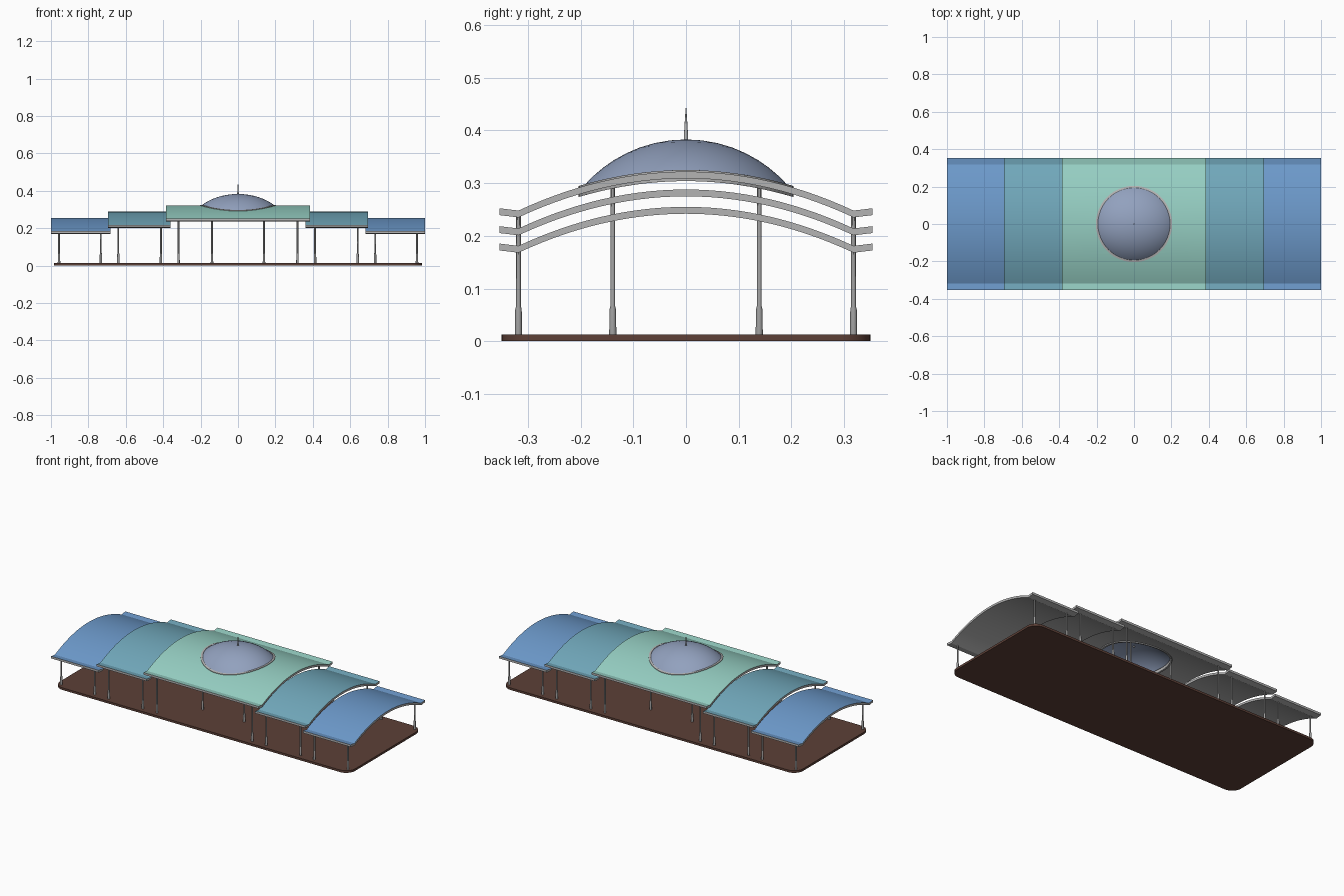
import bpy
import bmesh
from math import sin, cos, pi, sqrt, radians

if "Cube" in bpy.data.objects:
    bpy.data.objects.remove(bpy.data.objects["Cube"])


def material(name, rgb):
    linear = [(c / 255 / 12.92) if c < 11 else ((c / 255 + 0.055) / 1.055) ** 2.4 for c in rgb]
    mat = bpy.data.materials.new(name)
    mat.use_nodes = True
    mat.diffuse_color = (*linear, 1)
    mat.node_tree.nodes["Principled BSDF"].inputs["Base Color"].default_value = (*linear, 1)
    return mat


GREY = material("light grey metal", (180, 180, 180))
POST = material("column grey", (160, 160, 160))
BROWN = material("brown floor", (93, 64, 55))
GREEN = material("pale green roof", (150, 207, 195))
TEAL = material("teal blue roof", (113, 168, 187))
BLUE = material("blue roof", (108, 153, 202))
DOME = material("dome grey blue", (146, 161, 190))

KINK, EAVE, THICK, DROP = 0.318, 0.354, 0.013, 0.074
CREST_HIGH, CREST_MID, CREST_LOW = 0.322, 0.288, 0.255
DOME_TOP, DOME_R = 0.383, 0.194


def finish(name, bm, mats, angle=20):
    bmesh.ops.recalc_face_normals(bm, faces=bm.faces)
    mesh = bpy.data.meshes.new(name)
    bm.to_mesh(mesh)
    bm.free()
    for mat in mats:
        mesh.materials.append(mat)
    obj = bpy.data.objects.new(name, mesh)
    bpy.context.collection.objects.link(obj)
    smooth(obj, angle)
    return obj


def smooth(obj, angle=20):
    bpy.ops.object.select_all(action='DESELECT')
    obj.select_set(True)
    bpy.context.view_layer.objects.active = obj
    bpy.ops.object.shade_smooth_by_angle(angle=radians(angle))


def roof_z(crest, y):
    """Arched section with eaves that flick up past the columns."""
    y = abs(y)
    if y <= KINK:
        return crest - DROP * (y / KINK) ** 2
    return crest - DROP + (y - KINK) * 0.12


def roof(name, x0, x1, crest, mat):
    bm = bmesh.new()
    ys = [-EAVE] + [KINK * (i / 14 - 1) for i in range(29)] + [EAVE]
    rows = []
    for y in ys:
        z = roof_z(crest, y)
        rows.append([bm.verts.new(p) for p in
                     ((x0, y, z), (x1, y, z), (x1, y, z - THICK), (x0, y, z - THICK))])
    for a, b in zip(rows, rows[1:]):
        for k in range(4):
            n = (k + 1) % 4
            face = bm.faces.new((a[k], a[n], b[n], b[k]))
            face.material_index = 1 if k == 0 else 0
    bm.faces.new(rows[0])
    bm.faces.new(rows[-1])
    return finish(name, bm, [GREY, mat])


def spin(name, profile, height, mat, x=0, y=0, sides=12, closed=False, angle=30):
    """Turn a profile about z; height(r, h, angle) gives each point's z."""
    bm = bmesh.new()
    rings = []
    for r, h in profile:
        rings.append([bm.verts.new((x + r * cos(a), y + r * sin(a), height(r, h, a)))
                      for a in (2 * pi * i / sides for i in range(sides))])
    pairs = list(zip(rings, rings[1:]))
    if closed:
        pairs.append((rings[-1], rings[0]))
    for a, b in pairs:
        for i in range(sides):
            n = (i + 1) % sides
            bm.faces.new((a[i], a[n], b[n], b[i]))
    bmesh.ops.remove_doubles(bm, verts=bm.verts, dist=0.00001)
    return finish(name, bm, [mat], angle)


def plain(r, h, a):
    return h


# Floor slab with rounded plan corners
bm = bmesh.new()
bmesh.ops.create_cube(bm, size=1)
for v in bm.verts:
    v.co = (v.co.x * 1.97, v.co.y * 0.7, (v.co.z + 0.5) * 0.013)
uprights = [e for e in bm.edges if abs(e.verts[0].co.z - e.verts[1].co.z) > 0.01]
bmesh.ops.bevel(bm, geom=uprights, offset=0.06, segments=8, profile=0.5, affect='EDGES')
finish("floor_slab", bm, [BROWN])

# Stepped vaulted roofs
main_roof = roof("main_roof", -0.384, 0.384, CREST_HIGH, GREEN)
for side, s in (("left", 1), ("right", -1)):
    roof(side + "_middle_roof", s * 0.362, s * 0.696, CREST_MID, TEAL)
    roof(side + "_end_roof", s * 0.682, s * 1.0, CREST_LOW, BLUE)

# Round opening under the dome
bpy.ops.mesh.primitive_cylinder_add(vertices=48, radius=0.197, depth=0.4, location=(0, 0, 0.3))
cutter = bpy.context.object
cutter.name = "opening_cutter"
cutter.hide_render = True
cut = main_roof.modifiers.new("opening", 'BOOLEAN')
cut.object = cutter
cut.operation = 'DIFFERENCE'
cut.solver = 'EXACT'
smooth(main_roof)
bpy.ops.object.modifier_apply(modifier="opening")
bpy.data.objects.remove(cutter)


# Rim ring and dome, both draped over the vault
def rim_height(r, h, a):
    return roof_z(CREST_HIGH, r * sin(a)) + h


def dome_height(r, h, a):
    rim = roof_z(CREST_HIGH, DOME_R * sin(a))
    radius, base = 0.253, sqrt(0.253 ** 2 - DOME_R ** 2)
    return rim + (DOME_TOP - rim) * (sqrt(radius ** 2 - r ** 2) - base) / (radius - base)


spin("dome_rim", [(0.193, 0.003), (0.204, 0.003), (0.204, -0.018), (0.193, -0.018)],
     rim_height, GREY, sides=48, closed=True)
dome = spin("dome", [(DOME_R * sin(pi / 2 * i / 10), 0) for i in range(10, -1, -1)],
            dome_height, DOME, sides=48, angle=60)
shell = dome.modifiers.new("shell", 'SOLIDIFY')
shell.thickness = 0.003

# Spire
spin("spire", [(0, 0.375), (0.0045, 0.375), (0.004, 0.39), (0.0025, 0.415),
               (0.0012, 0.435), (0, 0.447)], plain, GREY)


# Columns with thicker footings
def column(name, x, y, crest):
    top = roof_z(crest, y) - THICK / 2
    spin(name, [(0, 0.012), (0.0068, 0.012), (0.0062, 0.06), (0.0045, 0.067),
                (0.0045, top), (0, top)], plain, POST, x, y)


for sx in (-1, 1):
    for sy in (-1, 1):
        tag = ("left" if sx > 0 else "right") + ("_back" if sy > 0 else "_front")
        column(tag + "_dome_column", sx * 0.139, sy * 0.139, CREST_HIGH)
        for part, x, crest in (("main", 0.318, CREST_HIGH),
                               ("middle_inner", 0.412, CREST_MID),
                               ("middle_outer", 0.64, CREST_MID),
                               ("end_inner", 0.733, CREST_LOW),
                               ("end_outer", 0.957, CREST_LOW)):
            column(tag + "_" + part + "_column", sx * x, sy * KINK, crest)
